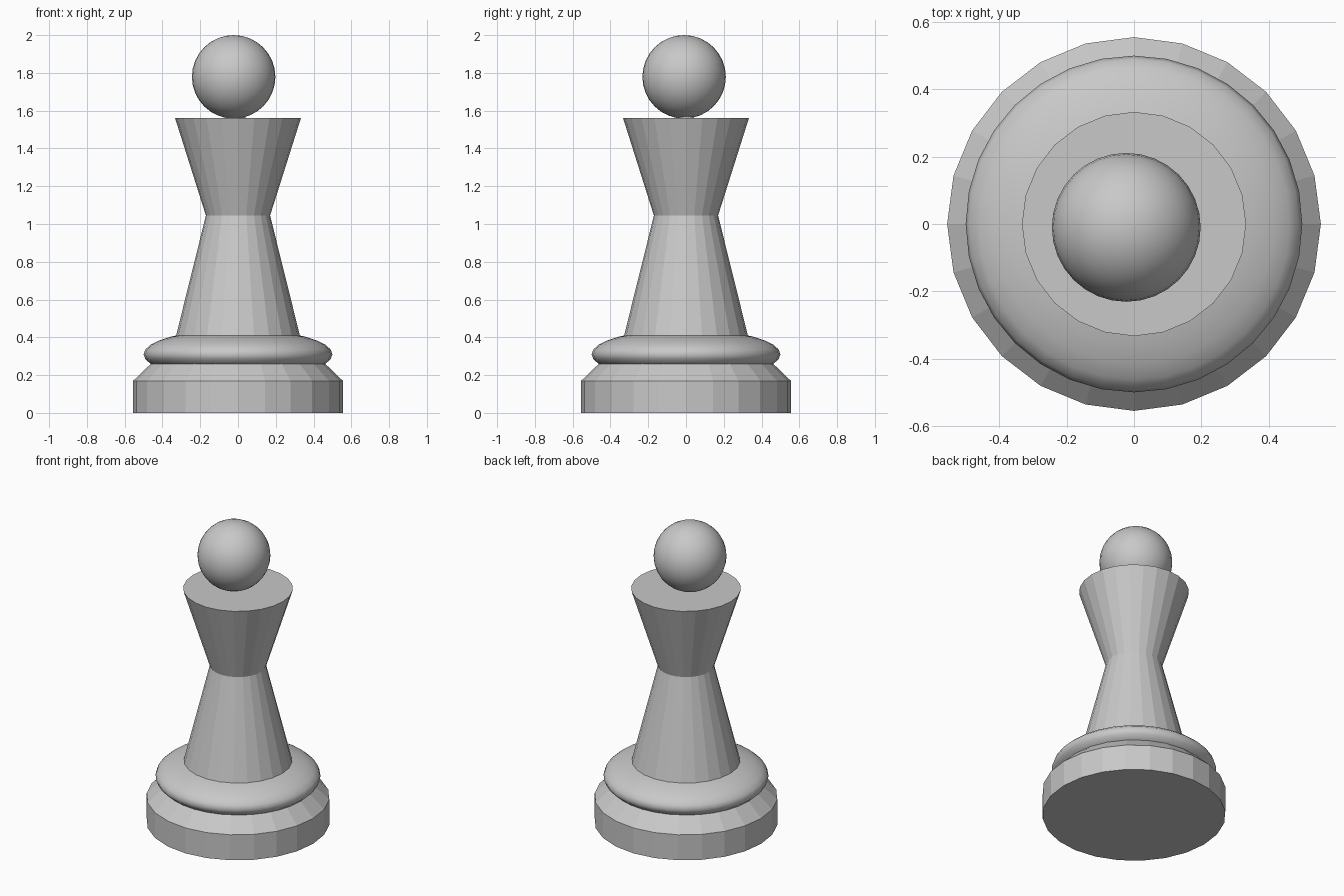
import bpy
import bmesh
from math import cos, sin, tau

cube = bpy.data.objects.get("Cube")
if cube:
    bpy.data.objects.remove(cube, do_unlink=True)

SIDES = 24

grey = bpy.data.materials.new("plain_grey")
grey.use_nodes = True
colour = (0.58, 0.58, 0.58, 1)
grey.diffuse_color = colour
grey.node_tree.nodes["Principled BSDF"].inputs["Base Color"].default_value = colour


def add_object(name, bm, smooth=False):
    """Turn a bmesh into a finished grey object."""
    bmesh.ops.recalc_face_normals(bm, faces=bm.faces)
    for face in bm.faces:
        face.smooth = smooth
    mesh = bpy.data.meshes.new(name)
    bm.to_mesh(mesh)
    bm.free()
    mesh.materials.append(grey)
    obj = bpy.data.objects.new(name, mesh)
    bpy.context.collection.objects.link(obj)
    return obj


def turned(name, profile, sides=SIDES):
    """Revolve (radius, height) points into a closed faceted solid."""
    bm = bmesh.new()
    rings = [[bm.verts.new((r * cos(tau * i / sides), r * sin(tau * i / sides), z))
              for i in range(sides)] for r, z in profile]
    for low, high in zip(rings, rings[1:]):
        for i in range(sides):
            j = (i + 1) % sides
            bm.faces.new((low[i], low[j], high[j], high[i]))
    bm.faces.new(rings[0])
    bm.faces.new(rings[-1])
    return add_object(name, bm)


def ball(name, centre, radius, height):
    """Smooth sphere with its own half height."""
    bm = bmesh.new()
    bmesh.ops.create_uvsphere(bm, u_segments=32, v_segments=16, radius=1)
    bmesh.ops.scale(bm, vec=(radius, radius, height), verts=bm.verts)
    obj = add_object(name, bm, smooth=True)
    obj.location = centre
    return obj


# Foot with a chamfered upper edge
turned("base", [(0.555, 0), (0.555, 0.17), (0.42, 0.30)])

# Flattened cushion between the foot and the body
ball("collar", (0, 0, 0.31), 0.5, 0.133)

# Waisted body with a flared, flat top
turned("body", [(0.335, 0.38), (0.17, 1.045), (0.333, 1.56)])

# Small pin carrying the slightly off-centre head
turned("head_pin", [(0.04, 1.54), (0.04, 1.57)])
ball("head", (-0.023, -0.01, 1.779), 0.221, 0.221)
